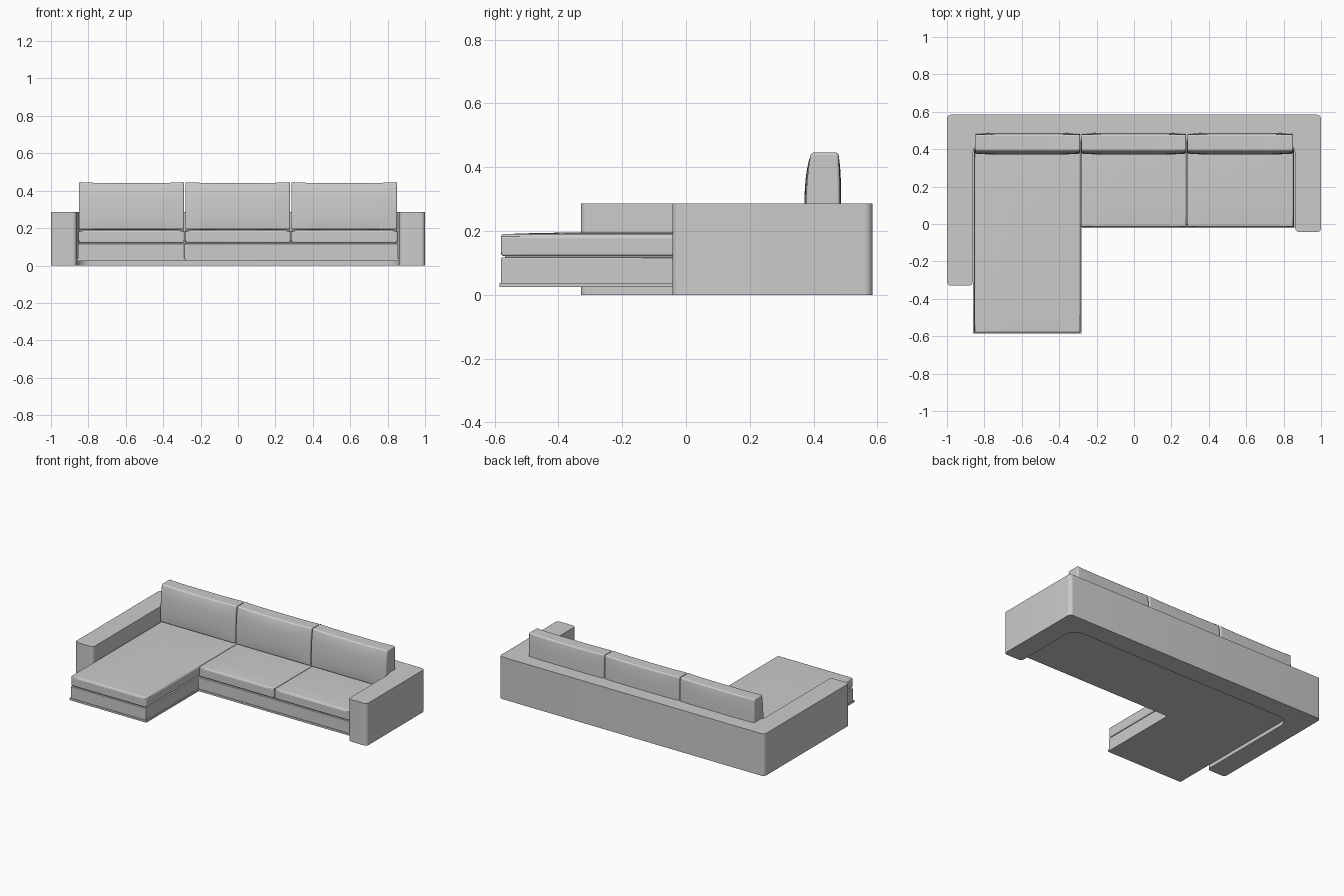
import bpy, bmesh, math
from mathutils import Vector

if "Cube" in bpy.data.objects:
    bpy.data.objects.remove(bpy.data.objects["Cube"])


def finish(name, bm, bevel=0.0, segments=3):
    bmesh.ops.recalc_face_normals(bm, faces=bm.faces[:])
    mesh = bpy.data.meshes.new(name)
    bm.to_mesh(mesh)
    bm.free()
    ob = bpy.data.objects.new(name, mesh)
    bpy.context.collection.objects.link(ob)
    if bevel:
        mod = ob.modifiers.new("soft_edges", 'BEVEL')
        mod.width, mod.segments = bevel, segments
        mod.limit_method, mod.angle_limit = 'ANGLE', math.radians(50)
    bpy.ops.object.select_all(action='DESELECT')
    ob.select_set(True)
    bpy.context.view_layer.objects.active = ob
    bpy.ops.object.shade_smooth_by_angle(angle=math.radians(35))
    return ob


def slab(name, corners, z0, z1, bevel=0.0):
    """Extrude an outline of (x, y, corner radius) from z0 to z1."""
    pts, n = [], len(corners)
    for i, (x, y, r) in enumerate(corners):
        p = Vector((x, y))
        if r == 0:
            pts.append(p)
            continue
        a = (Vector(corners[i - 1][:2]) - p).normalized()
        b = (Vector(corners[(i + 1) % n][:2]) - p).normalized()
        c = p + (a + b) * r
        for k in range(9):
            t = k / 8 * math.pi / 2
            pts.append(c - b * r * math.cos(t) - a * r * math.sin(t))
    bm = bmesh.new()
    face = bm.faces.new([bm.verts.new((p.x, p.y, z0)) for p in pts])
    ext = bmesh.ops.extrude_face_region(bm, geom=[face])
    bmesh.ops.translate(bm, vec=(0, 0, z1 - z0),
                        verts=[g for g in ext["geom"] if isinstance(g, bmesh.types.BMVert)])
    return finish(name, bm, bevel)


def cushion(name, lo, hi, shape, bevel):
    """Subdivided box; shape(u, v, w, co) moves each vertex (u, v, w in -1..1)."""
    lo, hi = Vector(lo), Vector(hi)
    bm = bmesh.new()
    bmesh.ops.create_cube(bm, size=2)
    bmesh.ops.subdivide_edges(bm, edges=bm.edges[:], cuts=9, use_grid_fill=True)
    for v in bm.verts:
        u = v.co.copy()
        co = Vector([(lo[i] + hi[i]) / 2 + u[i] * (hi[i] - lo[i]) / 2 for i in range(3)])
        shape(u.x, u.y, u.z, co)
        v.co = co
    return finish(name, bm, bevel)


def seat_shape(u, v, w, co):
    # gently domed top
    if w > 0:
        co.z += 0.006 * w * (1 - u ** 4) * (1 - v ** 4)


def back_shape(u, v, w, co):
    # padded front, thinner towards the top
    t = (w + 1) / 2
    puff = (1 - u ** 4) * (1 - w ** 4)
    if v < 0:
        co.y += v * 0.006 * puff + 0.016 * t ** 3 * -v
    else:
        co.y += v * (0.004 * puff - 0.005 * t ** 3)
    if w > 0:
        co.z -= 0.005 * w * (1 - u ** 4)


# Wrap-around arms and back, left arm longer
slab("arm_and_back_frame", [
    (-1, -0.33, 0.022), (-0.862, -0.33, 0.022), (-0.862, 0.45, 0.08), (0.862, 0.45, 0.08),
    (0.862, -0.043, 0.022), (1, -0.043, 0.022), (1, 0.585, 0.025), (-1, 0.585, 0.025)],
    0, 0.287)


def l_outline(d):
    return [(-0.856 - d, -0.58 - d, 0), (-0.287 + d, -0.58 - d, 0), (-0.287 + d, -0.016 - d, 0),
            (0.856 + d, -0.016 - d, 0), (0.856 + d, 0.47, 0), (-0.856 - d, 0.47, 0)]


# L-shaped base with a thin lip at the bottom
slab("base_lip", l_outline(0.005), 0.024, 0.037)
slab("seat_base", l_outline(0.0), 0.034, 0.117, 0.003)
slab("base_gap_filler", l_outline(-0.012), 0.11, 0.13)

# Seat and back cushions, three bays
edges = [-0.854, -0.285, 0.282, 0.854]
for i, label in enumerate(("left_chaise", "middle", "right")):
    x0, x1 = edges[i] + 0.002, edges[i + 1] - 0.002
    front = -0.58 if i == 0 else -0.015
    cushion(f"{label}_seat_cushion", (x0, front, 0.122), (x1, 0.45, 0.19), seat_shape, 0.013)
    cushion(f"{label}_back_cushion", (x0 + 0.001, 0.376, 0.193), (x1 - 0.001, 0.483, 0.446),
            back_shape, 0.011)
